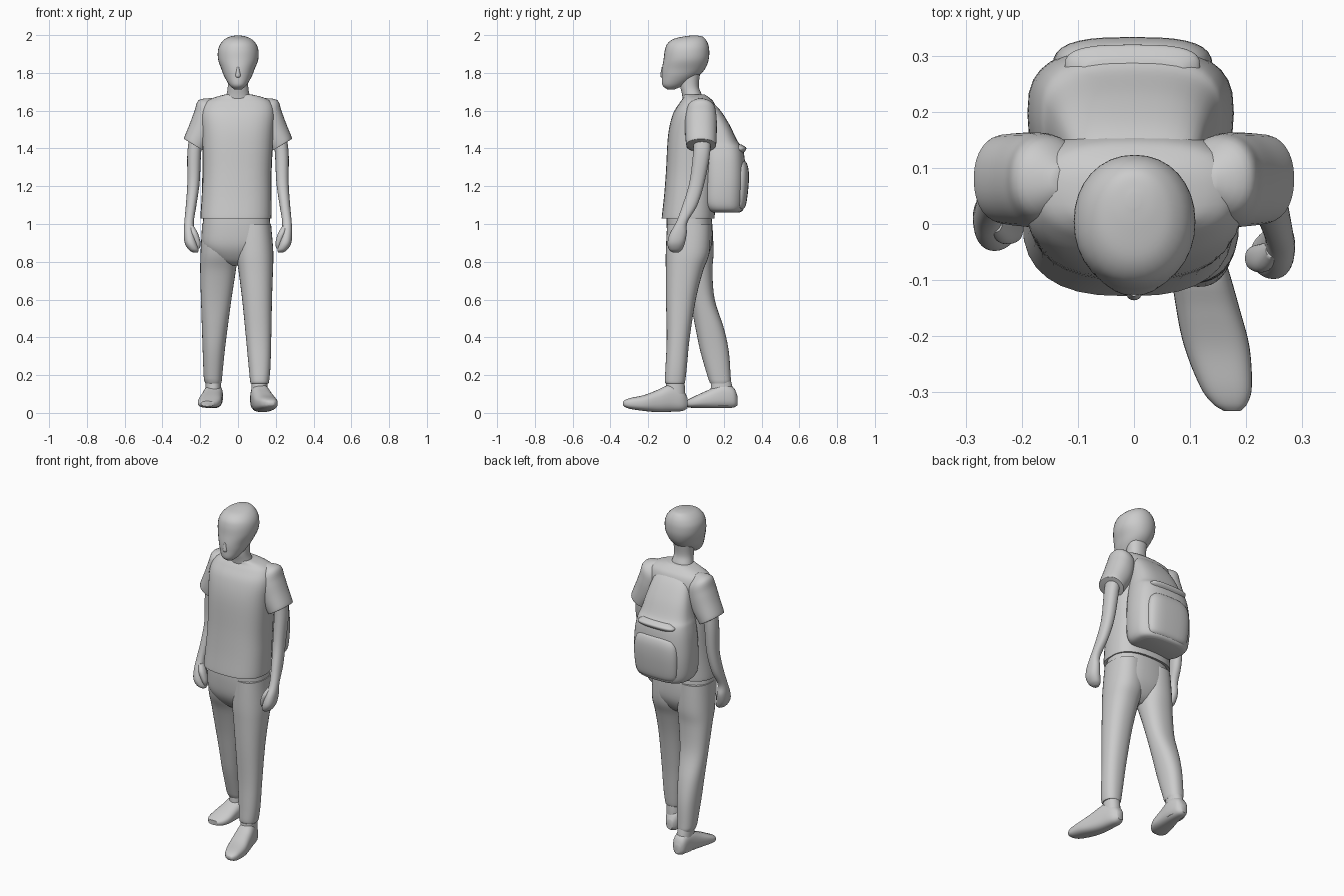
import bpy, bmesh, math

SIDES, STEPS = 32, 5


def catmull(a, b, c, d, t):
    return 0.5 * (2 * b + (c - a) * t + (2 * a - 5 * b + 4 * c - d) * t * t
                  + (3 * b - a - 3 * c + d) * t ** 3)


def loft(name, stations, power=2.2, along="z", shear=0.0, angle=50):
    """Skin rounded rings; each station is (position, x0, x1, v0, v1).
    along z: v is y.  along y: v is z.  shear tilts rings across x."""
    rows = []
    last = len(stations) - 1
    for i in range(last):
        p = [stations[max(0, min(last, i + k))] for k in (-1, 0, 1, 2)]
        for s in range(STEPS):
            rows.append([catmull(*v, s / STEPS) for v in zip(*p)])
    rows.append(list(stations[-1]))

    bm = bmesh.new()
    rings = []
    for pos, x0, x1, v0, v1 in rows:
        ring = []
        for k in range(SIDES):
            a = 2 * math.pi * k / SIDES
            c, s = math.cos(a), math.sin(a)
            u = math.copysign(abs(c) ** (2 / power), c) * (x1 - x0) / 2
            w = math.copysign(abs(s) ** (2 / power), s) * (v1 - v0) / 2
            x, v = (x0 + x1) / 2 + u, (v0 + v1) / 2 + w
            co = (x, v, pos + shear * u) if along == "z" else (x, pos, v)
            ring.append(bm.verts.new(co))
        rings.append(ring)
    for r, q in zip(rings, rings[1:]):
        for k in range(SIDES):
            n = (k + 1) % SIDES
            bm.faces.new((r[k], r[n], q[n], q[k]))
    bm.faces.new(rings[0])
    bm.faces.new(rings[-1])
    bmesh.ops.recalc_face_normals(bm, faces=bm.faces)
    mesh = bpy.data.meshes.new(name)
    bm.to_mesh(mesh)
    bm.free()
    ob = bpy.data.objects.new(name, mesh)
    bpy.context.collection.objects.link(ob)
    bpy.ops.object.select_all(action="DESELECT")
    ob.select_set(True)
    bpy.context.view_layer.objects.active = ob
    bpy.ops.object.shade_smooth_by_angle(angle=math.radians(angle))
    return ob


def mirrored(stations, swing=0.0):
    """Flip x and swing the lower end backwards."""
    out = []
    for z, x0, x1, y0, y1 in stations:
        dy = swing * max(0, min(1, (1.4 - z) / 0.45))
        out.append((z, -x1, -x0, y0 + dy, y1 + dy))
    return out


# Head and neck
loft("head", [
    (1.713, -.02, .02, -.10, -.06), (1.735, -.045, .045, -.125, -.01),
    (1.78, -.072, .072, -.128, .06), (1.82, -.088, .088, -.127, .10),
    (1.87, -.105, .107, -.119, .12), (1.92, -.106, .108, -.112, .123),
    (1.955, -.092, .095, -.098, .116), (1.98, -.068, .07, -.065, .102),
    (1.993, -.04, .04, -.01, .085), (1.998, -.01, .01, .03, .055)], 2.1)
loft("nose", [
    (1.775, -.006, .006, -.128, -.11), (1.785, -.015, .015, -.136, -.10),
    (1.83, -.007, .007, -.129, -.10)])
loft("neck", [
    (1.60, -.08, .08, -.01, .11), (1.68, -.062, .062, -.02, .085),
    (1.73, -.054, .054, -.03, .068), (1.80, -.058, .058, -.03, .075)])

# Shirt
loft("shirt", [
    (1.03, -.197, .175, -.127, .15), (1.04, -.199, .178, -.128, .152),
    (1.15, -.192, .178, -.116, .155), (1.28, -.187, .178, -.106, .165),
    (1.47, -.19, .188, -.095, .17), (1.58, -.195, .195, -.07, .165),
    (1.64, -.175, .18, -.035, .15), (1.668, -.13, .14, -.015, .125),
    (1.685, -.07, .075, -.012, .10)], 2.6)
sleeve = [
    (1.655, .10, .14, .05, .10), (1.62, .09, .208, .01, .15),
    (1.56, .10, .23, -.005, .162), (1.49, .125, .256, -.005, .163),
    (1.425, .168, .284, .0, .16), (1.415, .172, .282, .004, .156)]
loft("right_sleeve", sleeve, 2.2, shear=.6)
loft("left_sleeve", mirrored(sleeve), 2.2, shear=-.6)

# Arms and hands
arm = [
    (1.50, .18, .25, .04, .13), (1.38, .195, .268, .038, .128),
    (1.22, .203, .268, .018, .098), (1.10, .22, .276, -.018, .06),
    (1.01, .234, .284, -.052, .008), (.95, .228, .287, -.085, .004),
    (.90, .217, .282, -.098, -.006), (.865, .208, .262, -.09, -.02),
    (.85, .212, .24, -.072, -.038)]
thumb = [
    (.99, .235, .26, -.06, -.03), (.95, .212, .25, -.085, -.035),
    (.90, .198, .23, -.082, -.04), (.87, .203, .217, -.07, -.055)]
for side, fix in (("right", lambda s: s), ("left", lambda s: mirrored(s, .05))):
    loft(side + "_arm", fix(arm))
    loft(side + "_thumb", fix(thumb))

# Trousers
loft("trouser_hips", [
    (1.08, -.18, .165, -.10, .13), (.98, -.188, .172, -.102, .14),
    (.88, -.185, .175, -.09, .135), (.81, -.12, .10, -.05, .10),
    (.78, -.05, .03, -.01, .06)], 2.5)
loft("right_trouser_leg", [
    (1.0, .0, .175, -.10, .13), (.85, -.01, .187, -.107, .125),
    (.75, .003, .185, -.107, .09), (.60, .022, .18, -.106, .052),
    (.40, .042, .176, -.102, .02), (.25, .056, .172, -.108, .005),
    (.17, .064, .165, -.112, -.004), (.155, .068, .16, -.105, -.01)], 2.3)
loft("left_trouser_leg", [
    (1.0, -.19, .0, -.08, .14), (.85, -.198, .0, -.06, .146),
    (.75, -.20, -.012, -.02, .14), (.60, -.196, -.035, .02, .152),
    (.45, -.191, -.055, .05, .20), (.33, -.187, -.07, .075, .226),
    (.20, -.182, -.083, .112, .236), (.17, -.178, -.086, .122, .237),
    (.155, -.172, -.09, .13, .232)], 2.3)

# Ankles and shoes
loft("right_ankle", [(.20, .075, .155, -.10, -.012), (.12, .07, .155, -.11, -.005),
                     (.04, .07, .155, -.12, -.005)])
loft("left_ankle", [(.20, -.17, -.092, .135, .23), (.12, -.172, -.09, .13, .25),
                    (.04, -.172, -.09, .12, .26)])
loft("right_shoe", [
    (.008, .085, .125, .025, .08), (-.02, .066, .148, .01, .125),
    (-.08, .066, .168, .006, .15), (-.15, .075, .188, .004, .122),
    (-.22, .09, .206, .01, .095), (-.29, .118, .21, .02, .08),
    (-.32, .14, .202, .03, .07), (-.333, .16, .19, .04, .06)], 2.6, "y")
loft("left_shoe", [
    (.272, -.148, -.112, .04, .09), (.25, -.168, -.09, .028, .135),
    (.19, -.178, -.08, .025, .155), (.12, -.196, -.083, .025, .122),
    (.06, -.21, -.088, .026, .095), (.02, -.212, -.105, .028, .075),
    (-.005, -.195, -.13, .035, .062)], 2.6, "y")

# Backpack
loft("backpack", [
    (1.062, -.13, .12, .13, .285), (1.075, -.165, .155, .10, .302),
    (1.12, -.185, .172, .08, .31), (1.22, -.19, .178, .08, .315),
    (1.33, -.182, .172, .08, .312), (1.40, -.168, .16, .08, .30),
    (1.44, -.155, .15, .08, .272), (1.53, -.135, .132, .08, .228),
    (1.61, -.11, .115, .06, .175), (1.66, -.07, .08, .05, .12)], 2.8)
loft("backpack_pocket", [
    (1.075, -.10, .10, .22, .295), (1.10, -.135, .13, .22, .317),
    (1.20, -.145, .14, .22, .331), (1.28, -.14, .135, .22, .332),
    (1.325, -.12, .115, .22, .32), (1.34, -.09, .09, .22, .30)], 3)
loft("backpack_flap_fold", [
    (1.375, -.09, .09, .24, .30), (1.39, -.12, .115, .24, .316),
    (1.405, -.12, .115, .24, .318), (1.42, -.09, .09, .24, .295)], 3)
